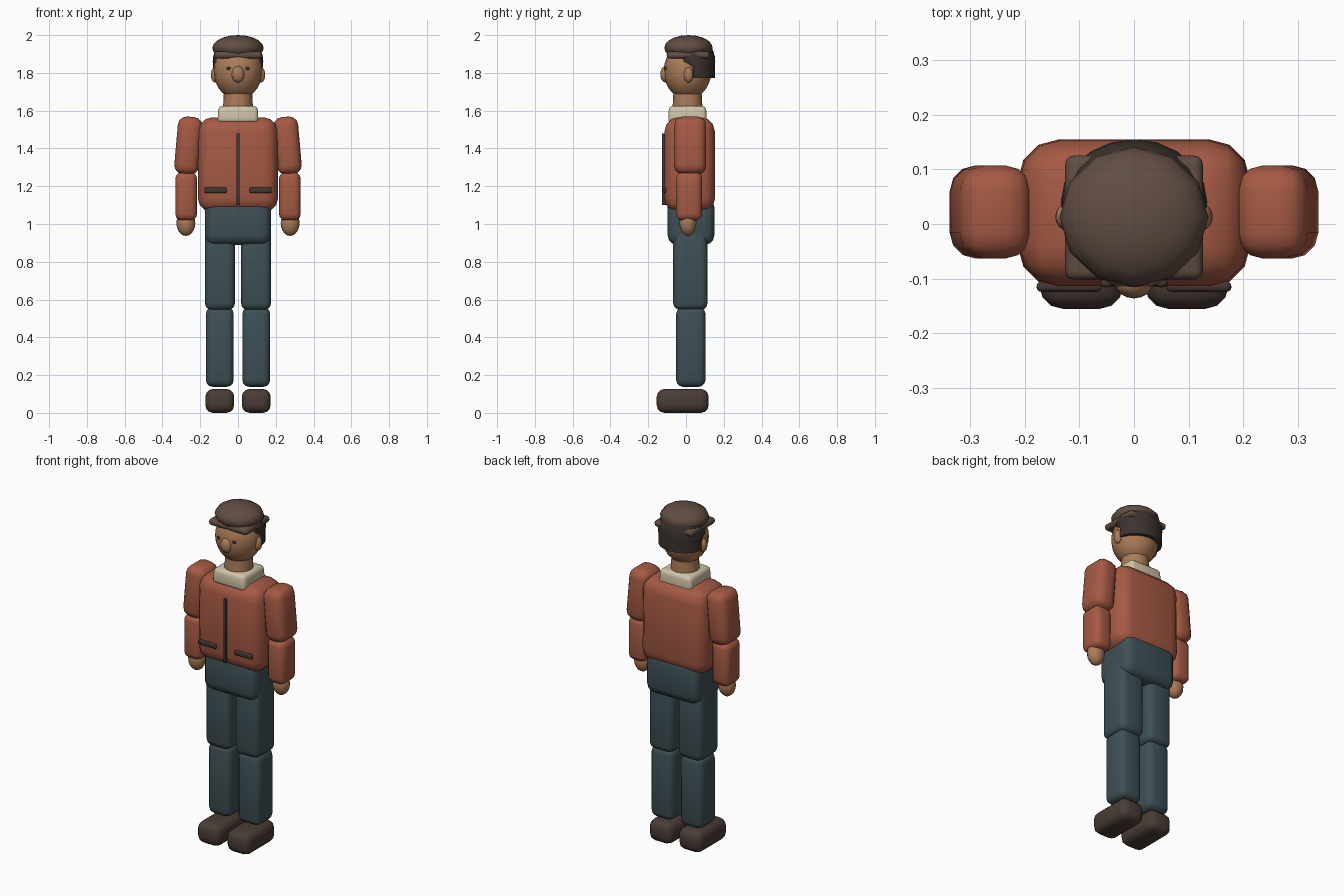
import bpy, bmesh, math
from mathutils import Matrix, Vector

cube = bpy.data.objects.get("Cube")
if cube:
    bpy.data.objects.remove(cube)


def material(name, rgb):
    lin = [((c / 255 + 0.055) / 1.055) ** 2.4 for c in rgb] + [1]
    m = bpy.data.materials.new(name)
    m.use_nodes = True
    m.diffuse_color = lin
    shader = m.node_tree.nodes["Principled BSDF"]
    shader.inputs["Base Color"].default_value = lin
    shader.inputs["Roughness"].default_value = 0.8
    return m


RUST = material("rust_jacket", (166, 90, 68))
TEAL = material("slate_trousers", (62, 80, 86))
SKIN = material("skin", (172, 124, 88))
CREAM = material("cream_collar", (208, 196, 168))
BROWN = material("brown_cap", (96, 77, 67))
HAIR = material("dark_hair", (60, 51, 46))
SHOE = material("dark_shoe", (74, 60, 54))
TRIM = material("dark_trim", (66, 54, 50))


def finish(name, bm, mat, angle=50):
    bmesh.ops.recalc_face_normals(bm, faces=bm.faces)
    mesh = bpy.data.meshes.new(name)
    bm.to_mesh(mesh)
    bm.free()
    mesh.shade_smooth()
    mesh.set_sharp_from_angle(angle=math.radians(angle))
    mesh.materials.append(mat)
    obj = bpy.data.objects.new(name, mesh)
    bpy.context.collection.objects.link(obj)
    return obj


def block(name, mat, lo, hi, bevel, taper=1.0, lean=0.0):
    """Rounded box between two corners; taper narrows the top, lean tilts about y."""
    lo, hi = Vector(lo), Vector(hi)
    size, centre = hi - lo, (lo + hi) / 2
    bm = bmesh.new()
    bmesh.ops.create_cube(bm, size=1)
    bmesh.ops.scale(bm, vec=size, verts=bm.verts)
    bmesh.ops.bevel(bm, geom=bm.edges[:], offset=bevel, segments=3, profile=0.5,
                    affect='EDGES', clamp_overlap=True)
    for v in bm.verts:
        k = 1 + (taper - 1) * (v.co.z / size.z + 0.5)
        v.co.x *= k
        v.co.y *= k
    bm.transform(Matrix.Translation(centre) @ Matrix.Rotation(lean, 4, 'Y'))
    return finish(name, bm, mat)


def ball(name, mat, centre, radii, segments=16, rings=10, shape=None):
    bm = bmesh.new()
    bmesh.ops.create_uvsphere(bm, u_segments=segments, v_segments=rings, radius=1)
    bm.transform(Matrix.Translation(centre) @ Matrix.Diagonal((*radii, 1)))
    if shape:
        for v in bm.verts:
            shape(v.co)
        bmesh.ops.remove_doubles(bm, verts=bm.verts, dist=0.0005)
    return finish(name, bm, mat)


def sided(side, x1, x2):
    return sorted((side * x1, side * x2))


# Limbs and paired details
for side, label in ((1, "left"), (-1, "right")):
    def pair(part, mat, xs, ys, zs, bevel, **kw):
        a, b = sided(side, *xs)
        block(f"{label}_{part}", mat, (a, ys[0], zs[0]), (b, ys[1], zs[1]), bevel, **kw)

    pair("shoe", SHOE, (0.02, 0.173), (-0.155, 0.12), (0, 0.127), 0.042)
    pair("lower_leg", TEAL, (0.023, 0.17), (-0.052, 0.103), (0.138, 0.56), 0.036)
    pair("upper_leg", TEAL, (0.016, 0.175), (-0.068, 0.114), (0.545, 0.98), 0.036)
    pair("upper_arm", RUST, (0.197, 0.328), (-0.063, 0.107), (1.262, 1.568), 0.047,
         lean=-side * math.radians(5))
    pair("lower_arm", RUST, (0.217, 0.332), (-0.053, 0.085), (1.018, 1.275), 0.035)
    pair("pocket_trim", TRIM, (0.06, 0.178), (-0.124, -0.106), (1.164, 1.194), 0.008)
    ball(f"{label}_hand", SKIN, (side * 0.276, 0.01, 1.005), (0.05, 0.045, 0.068))
    ball(f"{label}_ear", SKIN, (side * 0.122, 0.013, 1.79), (0.022, 0.025, 0.041))
    ball(f"{label}_eye", TRIM, (side * 0.05, -0.108, 1.824), (0.012, 0.008, 0.008), 12, 8)

# Body
block("hips", TEAL, (-0.174, -0.097, 0.89), (0.174, 0.15, 1.14), 0.05)
block("jacket_body", RUST, (-0.213, -0.116, 1.063), (0.213, 0.155, 1.565), 0.075, taper=0.98)
block("zipper", TRIM, (-0.008, -0.127, 1.1), (0.008, -0.106, 1.48), 0.003)
block("collar", CREAM, (-0.109, -0.095, 1.535), (0.109, 0.111, 1.625), 0.022, taper=0.95)

# Neck
bm = bmesh.new()
bmesh.ops.create_cone(bm, cap_ends=True, segments=16, radius1=0.083, radius2=0.074, depth=0.16,
                      matrix=Matrix.Translation((0, 0.008, 1.63)))
finish("neck", bm, SKIN)

# Head and nose
ball("head", SKIN, (0, 0.008, 1.81), (0.129, 0.126, 0.15), 20, 14)
ball("nose", SKIN, (0, -0.109, 1.793), (0.034, 0.027, 0.044))


# Hair: a dome with straight sides, a flat hem and a cut-back front
def trim_hair(co):
    if co.z < 1.86:
        drop = 1.86 - co.z
        r = math.hypot(co.x / 0.134, (co.y - 0.04) / 0.115)
        if r > 0.4:
            co.x *= 0.98 / r
            co.y = 0.04 + (co.y - 0.04) * 0.98 / r
        co.z = max(1.774, 1.86 - drop)
        co.y = max(co.y, 0.038)


ball("hair", HAIR, (0, 0.04, 1.86), (0.134, 0.115, 0.135), 20, 14, trim_hair)

# Cap: a faceted dome over a rounded square band
ball("cap_crown", BROWN, (0, 0.013, 1.932), (0.136, 0.128, 0.068), 12, 10)
block("cap_band", BROWN, (-0.126, -0.102, 1.876), (0.126, 0.125, 1.913), 0.016)
